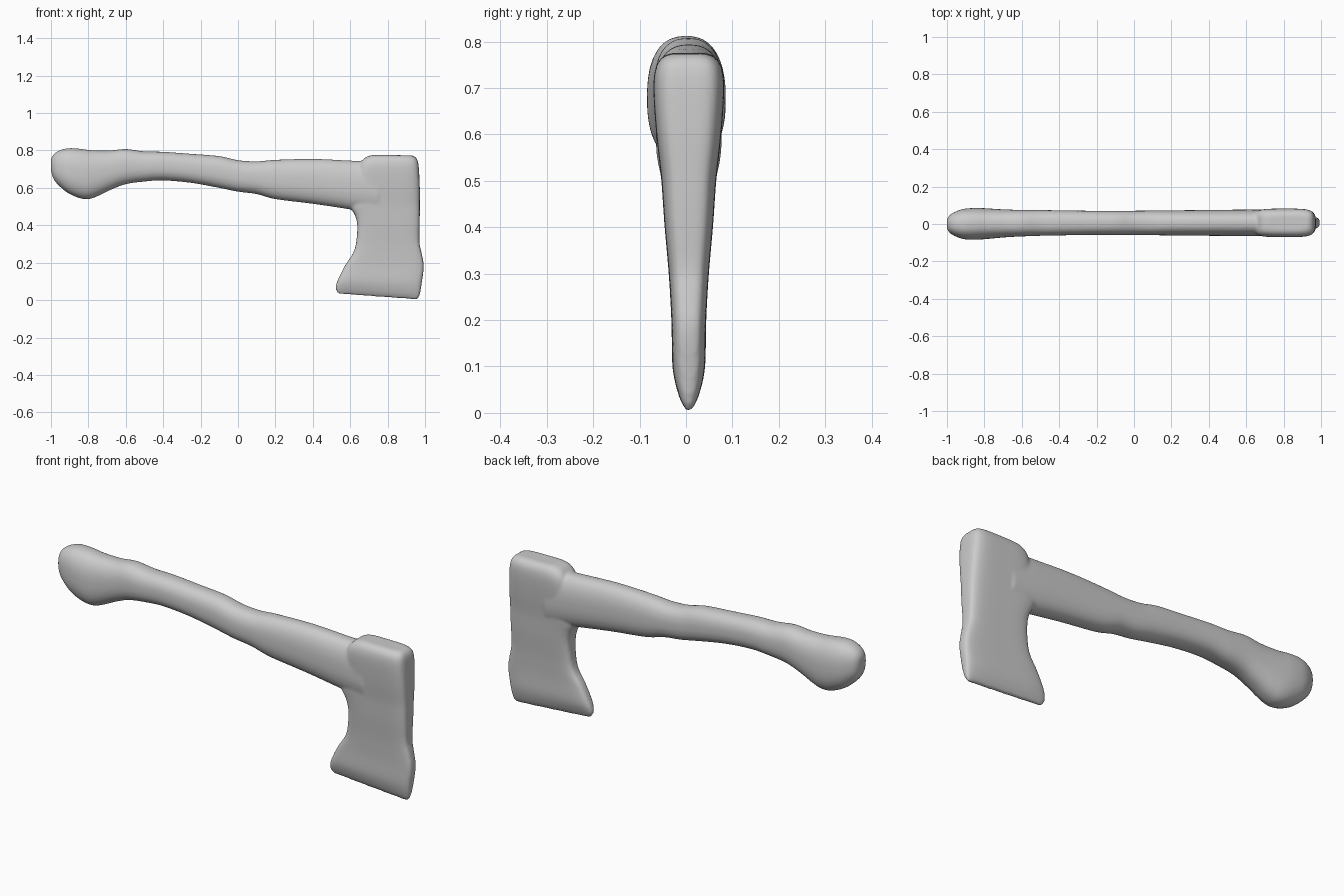
import bpy, bmesh
from math import cos, sin, pi, copysign
from mathutils import Vector

if "Cube" in bpy.data.objects:
    bpy.data.objects.remove(bpy.data.objects["Cube"])


def resample(rows, steps):
    """Smooth Catmull-Rom interpolation through the stations."""
    p = [Vector(r) for r in [rows[0]] + rows + [rows[-1]]]
    out = []
    for a, b, c, d in zip(p, p[1:], p[2:], p[3:]):
        for i in range(steps):
            t = i / steps
            out.append(0.5 * (2 * b + (c - a) * t + (2 * a - 5 * b + 4 * c - d) * t * t
                              + (3 * b - a - 3 * c + d) * t ** 3))
    out.append(p[-2])
    return out


def superellipse(n, count):
    def f(v):
        return copysign(abs(v) ** (2 / n), v)
    return [(f(cos(2 * pi * (i + .5) / count)), f(sin(2 * pi * (i + .5) / count)))
            for i in range(count)]


def loft(bm, rings):
    loops = [[bm.verts.new(co) for co in ring] for ring in rings]
    for a, b in zip(loops, loops[1:]):
        for i in range(len(a)):
            j = (i + 1) % len(a)
            bm.faces.new((a[i], a[j], b[j], b[i]))
    bm.faces.new(loops[0])
    bm.faces.new(loops[-1])


def make(name, rings):
    bm = bmesh.new()
    loft(bm, rings)
    bmesh.ops.recalc_face_normals(bm, faces=bm.faces)
    me = bpy.data.meshes.new(name)
    bm.to_mesh(me)
    bm.free()
    ob = bpy.data.objects.new(name, me)
    bpy.context.collection.objects.link(ob)
    return ob


# handle stations: x, bottom z, top z, half width
handle = [
    (-1.0, .69, .755, .025), (-.985, .645, .78, .048), (-.955, .61, .80, .066),
    (-.91, .573, .812, .081), (-.85, .546, .81, .085), (-.80, .54, .803, .083),
    (-.75, .556, .80, .079), (-.68, .59, .80, .074), (-.60, .62, .808, .071),
    (-.50, .634, .795, .069), (-.40, .64, .793, .067), (-.25, .627, .782, .065),
    (-.10, .60, .77, .065), (.0, .58, .748, .065), (.10, .567, .742, .066),
    (.20, .54, .75, .067), (.40, .515, .755, .069), (.60, .485, .746, .071),
    (.75, .46, .74, .071)]
rings = []
for x, z0, z1, w in resample(handle, 4):
    yc = .006 * min(1, max(0, (x + .9) / .4))
    rings.append([(x, yc + w * u, (z0 + z1) / 2 + (z1 - z0) / 2 * v)
                  for u, v in superellipse(2.4, 40)])
axe = make("axe_handle", rings)

# head stations: left x, left z, right x, right z, half thickness
head = [
    (.535, .035, .96, .004, .007), (.522, .065, .972, .03, .022),
    (.535, .11, .982, .09, .035), (.575, .19, .993, .18, .037),
    (.615, .25, .982, .25, .040), (.632, .31, .970, .31, .044),
    (.638, .40, .971, .40, .052), (.625, .455, .972, .46, .056),
    (.60, .51, .972, .51, .060), (.625, .60, .972, .60, .070),
    (.64, .69, .968, .69, .076), (.655, .735, .962, .74, .073),
    (.685, .765, .95, .763, .060), (.72, .776, .93, .774, .040)]
rings = []
for x0, z0, x1, z1, w in resample(head, 4):
    ring = []
    for u, v in superellipse(4.5, 64):
        t = (u + 1) / 2
        ring.append((x0 + (x1 - x0) * t, .006 + w * v, z0 + (z1 - z0) * t))
    rings.append(ring)
head_ob = make("axe_head", rings)

# fuse head and handle into one smooth skin
bpy.ops.object.select_all(action='DESELECT')
head_ob.select_set(True)
axe.select_set(True)
bpy.context.view_layer.objects.active = axe
bpy.ops.object.join()
axe.name = "hatchet"
rm = axe.modifiers.new("fuse", 'REMESH')
rm.mode = 'VOXEL'
rm.voxel_size = .007
rm.use_smooth_shade = True
sm = axe.modifiers.new("soften", 'SMOOTH')
sm.factor = .5
sm.iterations = 6
